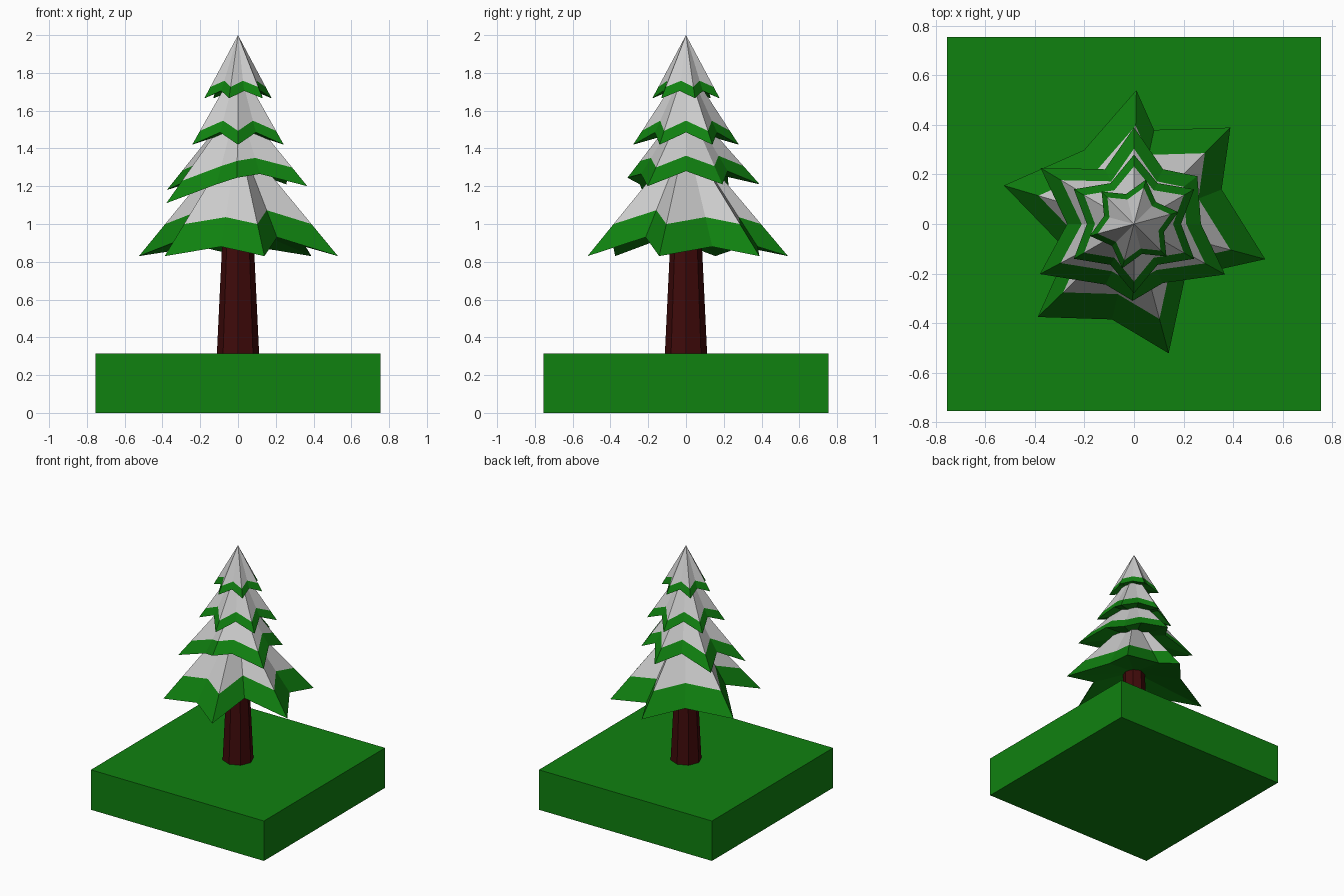
import bpy, bmesh
from math import cos, sin, radians

if "Cube" in bpy.data.objects:
    bpy.data.objects.remove(bpy.data.objects["Cube"])


def material(name, rgb):
    m = bpy.data.materials.new(name)
    m.diffuse_color = (*rgb, 1)
    m.use_nodes = True
    m.node_tree.nodes["Principled BSDF"].inputs["Base Color"].default_value = m.diffuse_color
    return m


GREEN = material("green", (0.005, 0.22, 0.005))
BROWN = material("brown", (0.05, 0.003, 0.003))
SNOW = material("snow", (0.6, 0.6, 0.6))


def star_tier(name, rim, apex, scale, under):
    """Star-shaped cone: green rim band, snowy upper part, hollow green underside.
    rim holds (angle, radius, z) going round; the band shrinks toward the apex."""
    bm = bmesh.new()
    low, high = [], []
    for a, r, z in rim:
        c, s = cos(radians(a)), sin(radians(a))
        low.append(bm.verts.new((r * c, r * s, z)))
        high.append(bm.verts.new((r * c * scale, r * s * scale, apex + (z - apex) * scale)))
    top = bm.verts.new((0, 0, apex))
    bottom = bm.verts.new((0, 0, under))
    n = len(rim)
    for i in range(n):
        j = (i + 1) % n
        bm.faces.new((low[i], low[j], high[j], high[i]))
        bm.faces.new((high[i], high[j], top)).material_index = 1
        bm.faces.new((low[j], low[i], bottom))
    me = bpy.data.meshes.new(name)
    bm.to_mesh(me)
    bm.free()
    me.materials.append(GREEN)
    me.materials.append(SNOW)
    ob = bpy.data.objects.new(name, me)
    bpy.context.collection.objects.link(ob)


def regular_rim(start, tip, inner):
    """Six even tips alternating with six inner corners."""
    return [(start + 30 * i, *(inner if i % 2 else tip)) for i in range(12)]


# Ground block
bpy.ops.mesh.primitive_cube_add(size=1, location=(0, 0, 0.1575))
base = bpy.context.object
base.name = "ground_block"
base.scale = (1.51, 1.51, 0.315)
base.data.materials.append(GREEN)

# Tapered eight-sided trunk
bpy.ops.mesh.primitive_cone_add(vertices=8, radius1=0.112, radius2=0.078,
                                depth=0.71, location=(0, 0, 0.665))
trunk = bpy.context.object
trunk.name = "trunk"
trunk.data.materials.append(BROWN)

# Lowest tier, with uneven branch tips
star_tier("bottom_branches", [
    (-15, 0.548, 0.83), (21.5, 0.38, 0.88), (45, 0.55, 0.83), (78, 0.388, 0.88),
    (89, 0.54, 0.83), (124, 0.36, 0.88), (163.5, 0.547, 0.83), (202, 0.29, 0.93),
    (224, 0.54, 0.83), (257, 0.395, 0.88), (285, 0.54, 0.83), (314, 0.297, 0.93)],
    1.47, 0.735, 1.0)

# Second tier, lopsided
star_tier("lower_middle_branches", [
    (-29, 0.42, 1.2), (0, 0.27, 1.28), (37, 0.32, 1.21), (62, 0.25, 1.28),
    (90, 0.39, 1.21), (118, 0.25, 1.26), (149, 0.44, 1.18), (180, 0.27, 1.23),
    (208, 0.43, 1.11), (245, 0.27, 1.21), (269, 0.31, 1.245), (296, 0.265, 1.265)],
    1.65, 0.78, 1.3)

# Upper tiers
star_tier("upper_middle_branches",
          regular_rim(30, (0.28, 1.42), (0.19, 1.485)), 1.85, 0.83, 1.5)
star_tier("top_branches",
          regular_rim(15, (0.185, 1.665), (0.125, 1.705)), 2.0, 0.82, 1.74)
